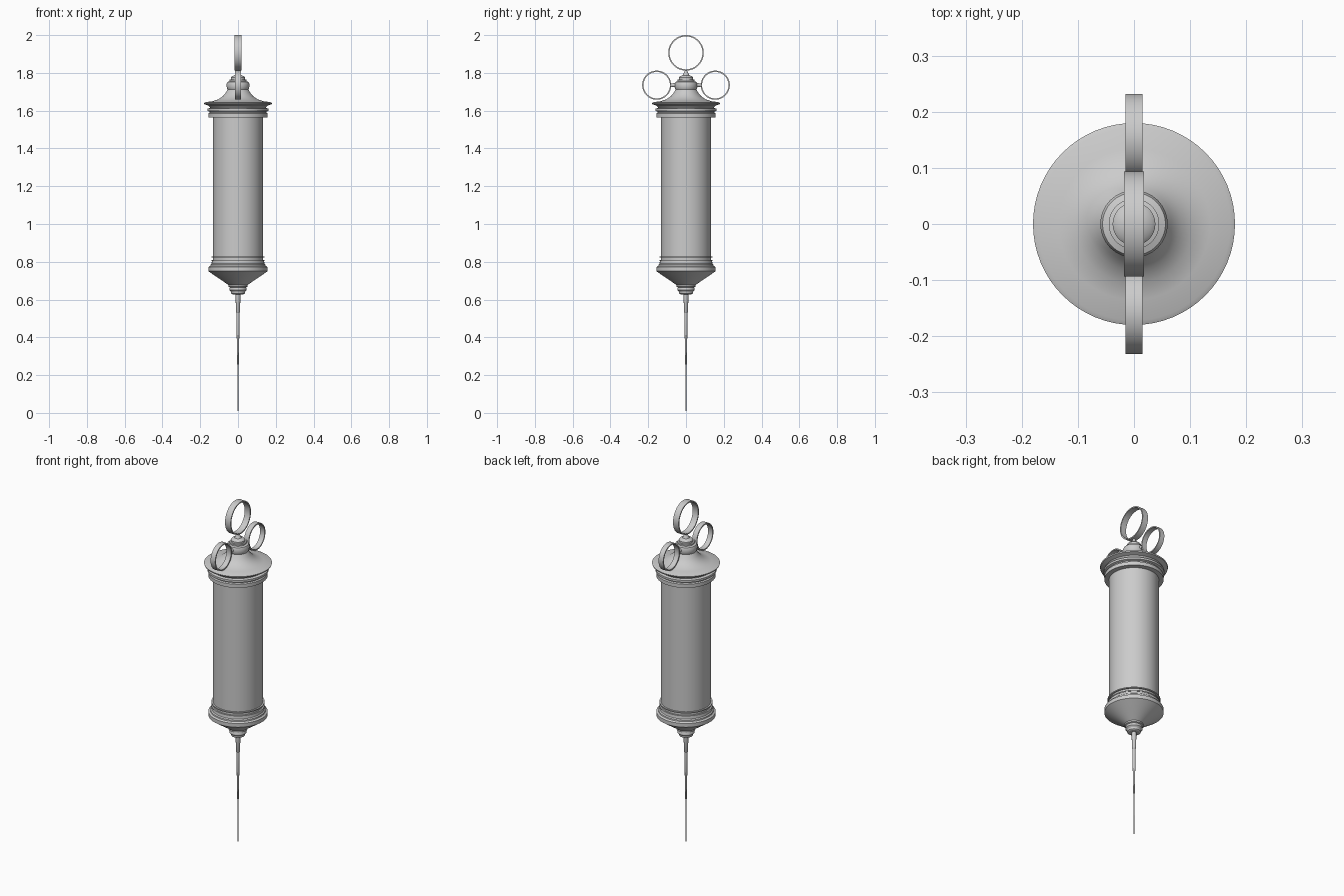
import bpy, bmesh, math


def finish(name, bm, angle=30):
    bmesh.ops.remove_doubles(bm, verts=bm.verts, dist=1e-6)
    bmesh.ops.recalc_face_normals(bm, faces=bm.faces)
    me = bpy.data.meshes.new(name)
    bm.to_mesh(me)
    bm.free()
    ob = bpy.data.objects.new(name, me)
    bpy.context.collection.objects.link(ob)
    bpy.ops.object.select_all(action='DESELECT')
    ob.select_set(True)
    bpy.context.view_layer.objects.active = ob
    bpy.ops.object.shade_smooth_by_angle(angle=math.radians(angle))
    return ob


def lathe(name, profile, seg=64):
    """Revolve (radius, z) points about the z axis."""
    bm = bmesh.new()
    vs = [bm.verts.new((r, 0, z)) for r, z in profile]
    es = [bm.edges.new(p) for p in zip(vs, vs[1:])]
    bmesh.ops.spin(bm, geom=vs + es, cent=(0, 0, 0), axis=(0, 0, 1),
                   angle=2 * math.pi, steps=seg, use_duplicate=False)
    return finish(name, bm)


def finger_ring(name, y, z, radius, half_width, wall=0.007, seg=64):
    """Flat band whose hole runs along x."""
    bm = bmesh.new()
    section = [(radius, -half_width), (radius, half_width),
               (radius - wall, half_width), (radius - wall, -half_width)]
    rows = []
    for i in range(seg):
        a = 2 * math.pi * i / seg
        rows.append([bm.verts.new((x, y + r * math.cos(a), z + r * math.sin(a)))
                     for r, x in section])
    for i in range(seg):
        p, q = rows[i], rows[(i + 1) % seg]
        for k in range(4):
            m = (k + 1) % 4
            bm.faces.new((p[k], p[m], q[m], q[k]))
    return finish(name, bm)


# Barrel
lathe("barrel", [(0, 0.78), (0.132, 0.78), (0.132, 1.60), (0, 1.60)])

# Lower collar, funnel and needle hub
lathe("lower_cap", [
    (0, 0.805), (0.138, 0.805), (0.140, 0.79), (0.146, 0.785), (0.147, 0.778),
    (0.157, 0.772), (0.157, 0.750), (0.150, 0.745), (0.050, 0.677),
    (0.050, 0.668), (0.043, 0.665), (0.046, 0.658), (0.046, 0.650),
    (0.038, 0.642), (0.036, 0.632), (0.030, 0.628), (0, 0.628)])

# Thin bands round the bottom of the barrel
for i, z in enumerate((0.806, 0.826)):
    lathe(f"lower_band_{i + 1}", [(0.13, z - 0.003), (0.141, z - 0.003),
                                  (0.141, z + 0.003), (0.13, z + 0.003)][::-1])

# Stepped needle
lathe("needle", [
    (0, 0.64), (0.013, 0.64), (0.011, 0.535), (0.008, 0.53), (0.007, 0.395),
    (0.0055, 0.39), (0.005, 0.26), (0.003, 0.255), (0.003, 0.125),
    (0.0018, 0.12), (0.0015, 0.01), (0, 0)], 24)

# Upper collar with grooves
lathe("upper_collar", [
    (0, 1.563), (0.134, 1.563), (0.157, 1.565), (0.157, 1.586),
    (0.150, 1.590), (0.150, 1.595), (0.162, 1.599), (0.162, 1.611),
    (0.145, 1.615), (0.145, 1.625), (0, 1.625)])

# Flared cap with knob
lathe("flared_cap", [
    (0, 1.612), (0.145, 1.612), (0.155, 1.626), (0.178, 1.634), (0.180, 1.641),
    (0.172, 1.645), (0.135, 1.650), (0.105, 1.660), (0.082, 1.675),
    (0.067, 1.692), (0.055, 1.712), (0.058, 1.718), (0.060, 1.727),
    (0.060, 1.742), (0.056, 1.752), (0.045, 1.756), (0.045, 1.764),
    (0.038, 1.766), (0.038, 1.776), (0.031, 1.783), (0.018, 1.787),
    (0.013, 1.797), (0.006, 1.812), (0.005, 1.817), (0, 1.817)])

# Thumb ring and the two finger rings with their stubs
finger_ring("thumb_ring", 0, 1.906, 0.094, 0.018)
for side, s in (("front", -1), ("back", 1)):
    finger_ring(f"finger_ring_{side}", s * 0.155, 1.735, 0.077, 0.015)
    stub = lathe(f"ring_stub_{side}", [(0, 0.04), (0.015, 0.04), (0.010, 0.066),
                                       (0.008, 0.079), (0, 0.079)], 24)
    stub.rotation_euler.x = -s * math.pi / 2
    stub.location.z = 1.735
